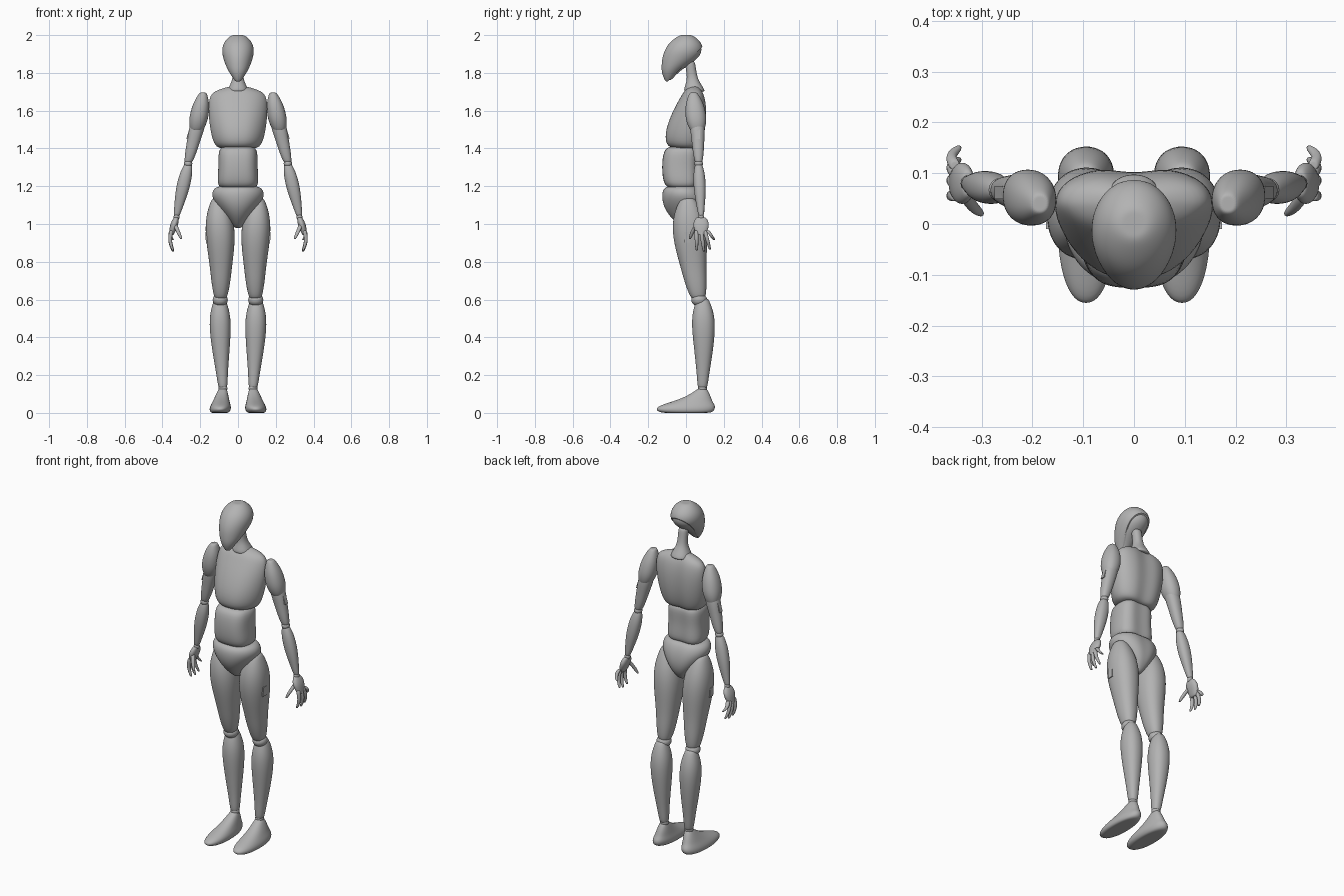
import bpy, bmesh, math
from mathutils import Vector

cube = bpy.data.objects.get("Cube")
if cube:
    bpy.data.objects.remove(cube, do_unlink=True)

# One plain grey material
grey = bpy.data.materials.new("mannequin grey")
grey.use_nodes = True
tone = (.45, .45, .45, 1)
grey.diffuse_color = tone
grey.node_tree.nodes["Principled BSDF"].inputs["Base Color"].default_value = tone


def finish(name, bm, smooth=True, levels=0):
    """Turn a bmesh into a named, shaded object."""
    bmesh.ops.recalc_face_normals(bm, faces=bm.faces[:])
    for face in bm.faces:
        face.smooth = smooth
    mesh = bpy.data.meshes.new(name)
    bm.to_mesh(mesh)
    bm.free()
    mesh.materials.append(grey)
    obj = bpy.data.objects.new(name, mesh)
    bpy.context.collection.objects.link(obj)
    if levels:
        modifier = obj.modifiers.new("smooth surface", "SUBSURF")
        modifier.levels = modifier.render_levels = levels
    return obj


def skin(name, rings, levels):
    """Bridge rings of points, closing each end with an inset cap ring."""
    def inset(ring):
        middle = sum(ring, Vector()) / len(ring)
        return [middle.lerp(point, .6) for point in ring]

    bm = bmesh.new()
    rings = [inset(rings[0])] + rings + [inset(rings[-1])]
    loops = [[bm.verts.new(point) for point in ring] for ring in rings]
    for low, high in zip(loops, loops[1:]):
        for i in range(len(low)):
            j = (i + 1) % len(low)
            bm.faces.new((low[i], low[j], high[j], high[i]))
    bm.faces.new(loops[0])
    bm.faces.new(loops[-1])
    return finish(name, bm, levels=levels)


def section(centre, width, depth, square=2.2, taper=0, groove=0, sides=24):
    """Level rounded outline; taper narrows the front, groove dents the spine."""
    def power(value):
        return math.copysign(abs(value) ** (2 / square), value)

    ring = []
    for i in range(sides):
        angle = math.tau * i / sides
        across, along = power(math.cos(angle)), power(math.sin(angle))
        x = width * across * (1 + taper * min(along, 0))
        y = depth * along
        if along > 0:
            y -= groove * math.exp(-(x / .035) ** 2)
        ring.append(centre + Vector((x, y, 0)))
    return ring


def loft(name, rows, middle=0, lean=0, side=1, **shape):
    """Body part from level sections: (z, half width, front y, back y)."""
    rings = []
    for z, width, front, back in rows:
        centre = Vector(((middle - lean * z) * side, (front + back) / 2, z))
        rings.append(section(centre, width, (back - front) / 2, **shape))
    return skin(name, rings, levels=2)


def limb(name, start, end, widths, depth=1, bow=(0, 0), side=1, sides=24, levels=2):
    """Part along a bowed line, with evenly spaced half widths."""
    start, end = Vector(start), Vector(end)
    rings = []
    for i, width in enumerate(widths):
        t = i / (len(widths) - 1)
        centre = start.lerp(end, t) + Vector((*bow, 0)) * math.sin(math.pi * t)
        centre.x *= side
        rings.append(section(centre, width, width * depth, sides=sides))
    return skin(name, rings, levels)


def ball(name, centre, size, side):
    """Joint ball with separate radii."""
    bm = bmesh.new()
    bmesh.ops.create_uvsphere(bm, u_segments=24, v_segments=16, radius=1)
    for vert in bm.verts:
        vert.co = Vector(a * s + c for a, s, c in zip(vert.co, size, centre))
        vert.co.x *= side
    finish(name, bm)


def plate(name, centre, size, tilt, side):
    """Small rectangular access plate, leaning with the limb."""
    bm = bmesh.new()
    bmesh.ops.create_cube(bm, size=1)
    for vert in bm.verts:
        x, y, z = (a * s for a, s in zip(vert.co, size))
        vert.co = Vector(centre) + Vector((x - z * tilt, y, z))
        vert.co.x *= side
    finish(name, bm, smooth=False)


# Head: recessed skull base under a cut outer shell
base = loft("skull_base", [
    (1.755, .015, -.11, -.08), (1.8, .046, -.13, -.04), (1.84, .066, -.13, .02),
    (1.88, .08, -.127, .075), (1.92, .087, -.114, .093), (1.96, .077, -.09, .083),
    (1.99, .05, -.05, .05), (2, .03, -.03, .03)], square=2)
bm = bmesh.new()
bm.from_object(base, bpy.context.evaluated_depsgraph_get())
bmesh.ops.bisect_plane(bm, geom=bm.verts[:] + bm.edges[:] + bm.faces[:],
                       plane_co=(0, -.04, 1.81), plane_no=(0, 1, -1),
                       clear_outer=True)
bmesh.ops.holes_fill(bm, edges=[edge for edge in bm.edges if edge.is_boundary])
shell = finish("skull_shell", bm)
shell.data.set_sharp_from_angle(angle=math.radians(35))
skull_middle = Vector((0, -.02, 1.89))
for vert in base.data.vertices:
    vert.co = skull_middle.lerp(vert.co, .94)

# Trunk
limb("neck", (0, .045, 1.7), (0, .02, 1.86), [.06, .045, .03, .027, .027, .027])
loft("chest", [
    (1.4, .1, -.07, .07), (1.42, .13, -.11, .09), (1.5, .15, -.11, .11),
    (1.6, .16, -.07, .115), (1.67, .155, -.03, .105), (1.705, .13, -.01, .09),
    (1.73, .04, .02, .07)], square=2.6, taper=.28, groove=.014)
loft("abdomen", [
    (1.19, .09, -.09, .05), (1.21, .113, -.12, .07), (1.3, .103, -.13, .06),
    (1.39, .107, -.12, .07), (1.41, .08, -.09, .05)], square=3, taper=.1, groove=.01)
loft("pelvis", [
    (.98, .02, -.02, .06), (1.03, .06, -.08, .1), (1.09, .11, -.12, .11),
    (1.15, .145, -.13, .1), (1.19, .13, -.12, .08), (1.2, .1, -.09, .06)],
    taper=.12, groove=.008)

# Knuckle depth, fingertip depth and fingertip height
fingers = {"index": (.055, .057, .86), "middle": (.08, .095, .855),
           "ring": (.1, .127, .865), "little": (.115, .15, .915)}

# Limbs, built once for each side
for word, side in (("left", 1), ("right", -1)):
    # Arm
    limb(word + "_shoulder_cap", (.185, .04, 1.695), (.22, .06, 1.49),
         [.02, .042, .05, .05, .033], depth=1.1, side=side)
    limb(word + "_upper_arm", (.21, .06, 1.54), (.263, .067, 1.325),
         [.04, .041, .037, .033, .029, .021], depth=.95, side=side)
    ball(word + "_elbow", (.264, .067, 1.32), (.022, .023, .02), side)
    limb(word + "_forearm", (.264, .067, 1.317), (.325, .08, 1.043),
         [.021, .033, .036, .035, .03, .023, .016], depth=.9, side=side)
    ball(word + "_wrist", (.325, .08, 1.037), (.016, .016, .018), side)
    plate(word + "_arm_plate", (.262, .062, 1.475), (.009, .025, .05), .3, side)

    # Hand
    limb(word + "_palm", (.327, .08, 1.035), (.353, .08, .942),
         [.013, .02, .021, .017, .013], depth=2, side=side)
    for finger, (knuckle, tip, height) in fingers.items():
        limb(word + "_" + finger + "_finger", (.352, knuckle, .965), (.344, tip, height),
             [.011, .011, .01, .009, .006], bow=(.012, 0), side=side, sides=12, levels=1)
    limb(word + "_thumb", (.335, .06, 1), (.3, .02, .92),
         [.012, .012, .011, .01, .006], bow=(0, -.005), side=side, sides=12, levels=1)

    # Leg
    limb(word + "_thigh", (.105, .01, 1.135), (.092, .065, .605),
         [.035, .066, .078, .076, .067, .057, .049, .034],
         depth=1.17, bow=(-.007, -.01), side=side)
    ball(word + "_knee", (.094, .07, .598), (.04, .042, .034), side)
    limb(word + "_shin", (.096, .088, .605), (.08, .087, .13),
         [.03, .055, .057, .05, .041, .031, .024],
         depth=1.08, bow=(.004, .006), side=side)
    ball(word + "_ankle", (.08, .087, .13), (.024, .024, .022), side)
    plate(word + "_thigh_plate", (.167, .006, .93), (.009, .032, .055), -.05, side)

    # Foot
    loft(word + "_foot", [
        (0, .05, -.14, .14), (.02, .058, -.165, .155), (.04, .054, -.14, .155),
        (.06, .045, -.07, .14), (.09, .035, .01, .13), (.13, .021, .065, .11)],
        middle=.097, lean=.13, side=side)
